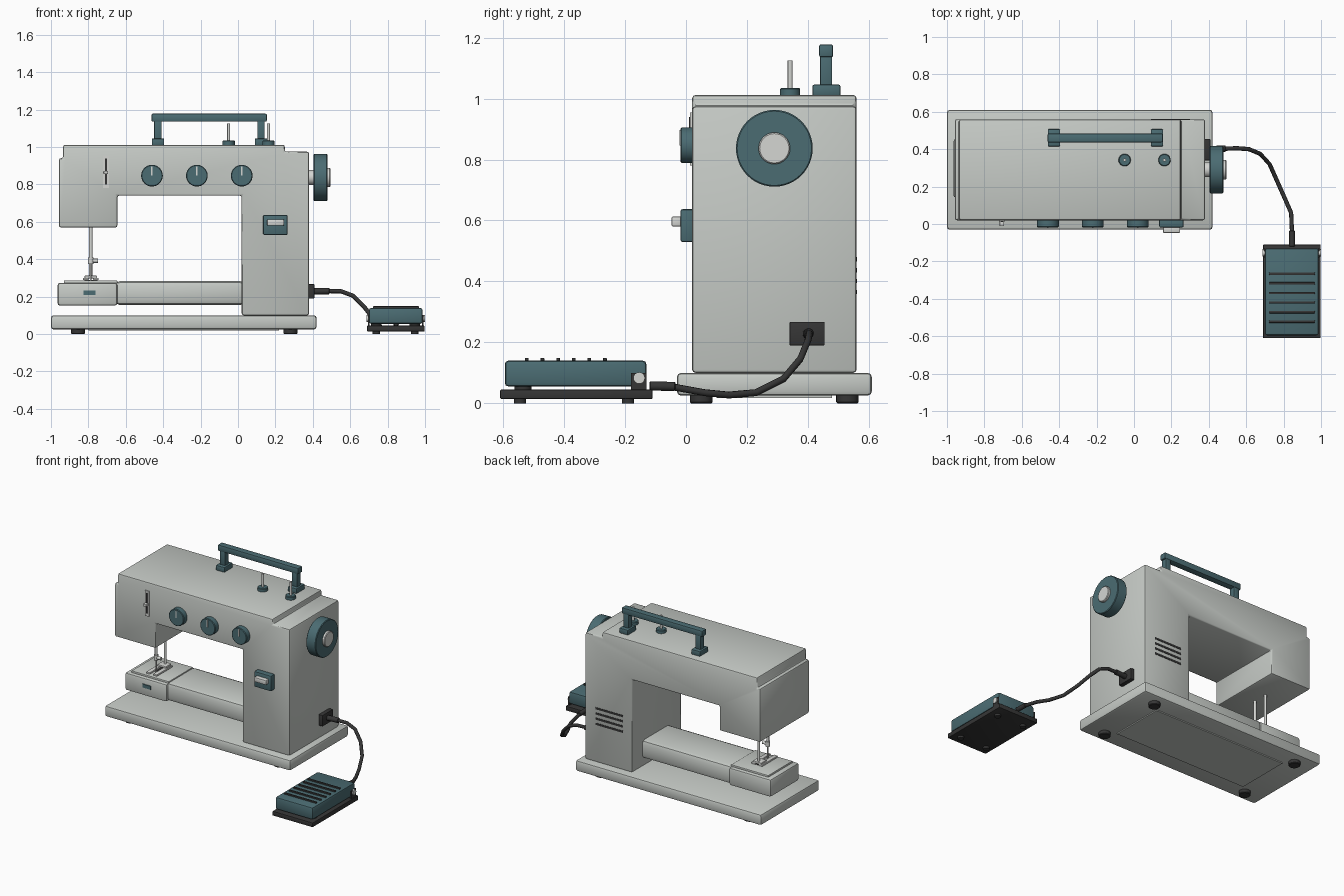
import bpy, bmesh, math
from mathutils import Matrix, Vector


def material(name, rgb):
    m = bpy.data.materials.new(name)
    m.diffuse_color = (*rgb, 1)
    return m


SHELL = material("pale_grey", (0.57, 0.60, 0.57))
TEAL = material("dark_teal", (0.070, 0.150, 0.170))
DARK = material("near_black", (0.036, 0.036, 0.036))
METAL = material("light_metal", (0.66, 0.67, 0.65))


def finish(name, bm, mat, bevel=0.0, segments=2):
    if bevel:
        bmesh.ops.bevel(bm, geom=bm.edges[:], offset=bevel, segments=segments,
                        profile=0.5, affect='EDGES', clamp_overlap=True)
    bmesh.ops.recalc_face_normals(bm, faces=bm.faces[:])
    mesh = bpy.data.meshes.new(name)
    bm.to_mesh(mesh)
    bm.free()
    mesh.materials.append(mat)
    ob = bpy.data.objects.new(name, mesh)
    bpy.context.collection.objects.link(ob)
    return ob


def box(name, x, y, z, mat, bevel=0.0):
    """Box from (min, max) pairs."""
    bm = bmesh.new()
    bmesh.ops.create_cube(bm, size=1)
    for v in bm.verts:
        v.co = Vector([(a + b) / 2 + c * (b - a) for (a, b), c in zip((x, y, z), v.co)])
    return finish(name, bm, mat, bevel)


def rod(name, start, end, r, mat, sides=24, chamfer=0.0):
    """Cylinder between two points, with optional chamfered rims."""
    a, b = Vector(start), Vector(end)
    bm = bmesh.new()
    bmesh.ops.create_cone(bm, cap_ends=True, segments=sides, radius1=r, radius2=r,
                          depth=(b - a).length)
    if chamfer:
        rims = [e for e in bm.edges if abs(e.verts[0].co.z - e.verts[1].co.z) < 1e-5]
        bmesh.ops.bevel(bm, geom=rims, offset=chamfer, segments=1, affect='EDGES')
    turn = (b - a).to_track_quat('Z', 'Y').to_matrix().to_4x4()
    bmesh.ops.transform(bm, matrix=Matrix.Translation((a + b) / 2) @ turn, verts=bm.verts[:])
    return finish(name, bm, mat)


# base slab, underside panel and feet
box("base", (-1, 0.42), (-0.03, 0.61), (0.025, 0.10), SHELL, 0.014)
box("underside_panel", (-0.80, 0.22), (0.10, 0.48), (0.018, 0.03), SHELL)
for x in (-0.855, 0.28):
    for y in (0.05, 0.53):
        rod("base_foot", (x, y, 0), (x, y, 0.03), 0.037, DARK, 24, 0.004)

# main body: stepped outline of head, upper arm and column
outline = [(0.02, 0.10), (0.38, 0.10), (0.38, 0.975), (0.25, 0.975), (0.25, 1.012),
           (-0.935, 1.012), (-0.935, 0.94), (-0.958, 0.94), (-0.958, 0.57),
           (-0.645, 0.57), (-0.645, 0.74), (0.02, 0.74)]
bm = bmesh.new()
face = bm.faces.new([bm.verts.new((x, 0.02, z)) for x, z in outline])
ext = bmesh.ops.extrude_face_region(bm, geom=[face])
bmesh.ops.translate(bm, vec=(0, 0.54, 0),
                    verts=[g for g in ext["geom"] if isinstance(g, bmesh.types.BMVert)])
finish("body", bm, SHELL, 0.011)

# vents on the back of the column
for i in range(4):
    z = 0.365 + 0.036 * i
    box("vent", (0.09, 0.30), (0.555, 0.562), (z - 0.007, z + 0.007), DARK)

# free arm with accessory box, stitch plate and latch
box("free_arm", (-0.66, 0.04), (0.15, 0.45), (0.155, 0.283), SHELL, 0.028)
box("accessory_box", (-0.965, -0.645), (0.14, 0.455), (0.152, 0.274), SHELL, 0.014)
box("stitch_plate", (-0.93, -0.645), (0.165, 0.43), (0.27, 0.286), SHELL, 0.003)
box("latch", (-0.825, -0.762), (0.134, 0.145), (0.21, 0.234), TEAL)
box("feed_slot", (-0.82, -0.75), (0.25, 0.34), (0.28, 0.288), DARK)

# needle, presser bar and presser foot
rod("needle_bar", (-0.787, 0.23, 0.40), (-0.787, 0.23, 0.58), 0.009, METAL, 16)
rod("needle", (-0.787, 0.23, 0.28), (-0.787, 0.23, 0.40), 0.005, METAL, 12)
rod("needle_clamp", (-0.787, 0.23, 0.375), (-0.787, 0.23, 0.41), 0.015, METAL, 16)
rod("clamp_screw", (-0.787, 0.23, 0.392), (-0.748, 0.23, 0.392), 0.011, METAL, 12)
rod("presser_bar", (-0.787, 0.33, 0.31), (-0.787, 0.33, 0.58), 0.009, METAL, 16)
box("foot_bridge", (-0.82, -0.754), (0.29, 0.35), (0.298, 0.312), METAL, 0.003)
for s in (-1, 1):
    x = -0.787 + 0.027 * s
    box("foot_toe", (x - 0.014, x + 0.014), (0.18, 0.35), (0.289, 0.301), METAL, 0.002)

# thread lever slot on the head
box("lever_plate", (-0.722, -0.690), (0.013, 0.025), (0.78, 0.955), METAL)
box("lever_slot", (-0.711, -0.701), (0.010, 0.02), (0.80, 0.94), DARK)
box("thread_lever", (-0.718, -0.694), (-0.012, 0.02), (0.855, 0.872), METAL, 0.003)

# three control dials with pointer marks
for x in (-0.46, -0.22, 0.02):
    rod("dial", (x, 0.025, 0.847), (x, -0.018, 0.847), 0.058, TEAL, 32, 0.004)
    box("dial_mark", (x - 0.004, x + 0.004), (-0.022, -0.015), (0.847, 0.897), METAL)

# power switch
box("switch_plate", (0.135, 0.265), (-0.018, 0.025), (0.53, 0.637), TEAL, 0.006)
box("switch_rocker", (0.155, 0.247), (-0.048, -0.01), (0.58, 0.613), METAL, 0.006)

# hand wheel with hub and axle
rod("wheel_axle", (0.37, 0.29, 0.837), (0.42, 0.29, 0.837), 0.04, METAL, 24)
rod("hand_wheel", (0.405, 0.29, 0.837), (0.478, 0.29, 0.837), 0.126, TEAL, 48, 0.004)
rod("wheel_hub", (0.47, 0.29, 0.837), (0.494, 0.29, 0.837), 0.052, METAL, 32, 0.004)

# carry handle
for x in (-0.428, 0.123):
    box("handle_foot", (x - 0.033, x + 0.033), (0.415, 0.507), (1.008, 1.046), TEAL, 0.006)
    box("handle_post", (x - 0.020, x + 0.020), (0.44, 0.48), (1.03, 1.16), TEAL, 0.004)
box("handle_bar", (-0.462, 0.154), (0.437, 0.483), (1.136, 1.178), TEAL, 0.006)

# spool pins
for x in (-0.05, 0.163):
    rod("spool_base", (x, 0.342, 1.005), (x, 0.342, 1.035), 0.033, TEAL, 24, 0.004)
    rod("spool_pin", (x, 0.342, 1.03), (x, 0.342, 1.125), 0.008, METAL, 12)

# power socket, plug and cable
box("socket", (0.37, 0.408), (0.34, 0.455), (0.19, 0.267), DARK, 0.003)
rod("socket_plug", (0.40, 0.40, 0.228), (0.49, 0.403, 0.23), 0.017, DARK, 16, 0.003)
rod("pedal_plug", (0.845, -0.12, 0.057), (0.845, -0.035, 0.055), 0.015, DARK, 16, 0.003)
path = [(0.47, 0.402, 0.23), (0.55, 0.405, 0.229), (0.615, 0.40, 0.205),
        (0.675, 0.375, 0.145), (0.725, 0.32, 0.08), (0.765, 0.23, 0.035),
        (0.805, 0.14, 0.027), (0.84, 0.06, 0.035), (0.845, -0.05, 0.055)]
curve = bpy.data.curves.new("cable", 'CURVE')
curve.dimensions = '3D'
curve.bevel_depth = 0.0115
curve.bevel_resolution = 2
curve.use_fill_caps = True
spline = curve.splines.new('POLY')
spline.points.add(len(path) - 1)
for p, co in zip(spline.points, path):
    p.co = (*co, 1)
curve.materials.append(DARK)
bpy.context.collection.objects.link(bpy.data.objects.new("cable", curve))

# foot pedal: base plate, tilting tread, ribs, hinge and feet
box("pedal_base", (0.69, 0.998), (-0.61, -0.11), (0.014, 0.045), DARK, 0.004)
box("pedal_tread", (0.70, 0.987), (-0.595, -0.13), (0.055, 0.14), TEAL, 0.012)
for i in range(6):
    y = -0.266 - 0.0513 * i
    box("tread_rib", (0.722, 0.967), (y - 0.006, y + 0.006), (0.132, 0.149), DARK, 0.002)
for x, s in ((0.70, -1), (0.987, 1)):
    box("hinge_bracket", tuple(sorted((x - 0.004 * s, x + 0.006 * s))), (-0.18, -0.13),
        (0.04, 0.10), DARK)
    rod("hinge_pin", (x, -0.154, 0.083), (x + 0.012 * s, -0.154, 0.083), 0.019, METAL, 20)
for x in (0.74, 0.945):
    rod("tread_stop", (x, -0.535, 0.04), (x, -0.535, 0.06), 0.028, DARK, 16)
    for y in (-0.545, -0.19):
        rod("pedal_foot", (x, y, 0), (x, y, 0.02), 0.02, DARK, 16)

# smooth shading with crisp edges
for ob in bpy.context.collection.objects:
    if ob.type == 'MESH':
        ob.select_set(True)
        bpy.context.view_layer.objects.active = ob
bpy.ops.object.shade_smooth_by_angle(angle=math.radians(35))
